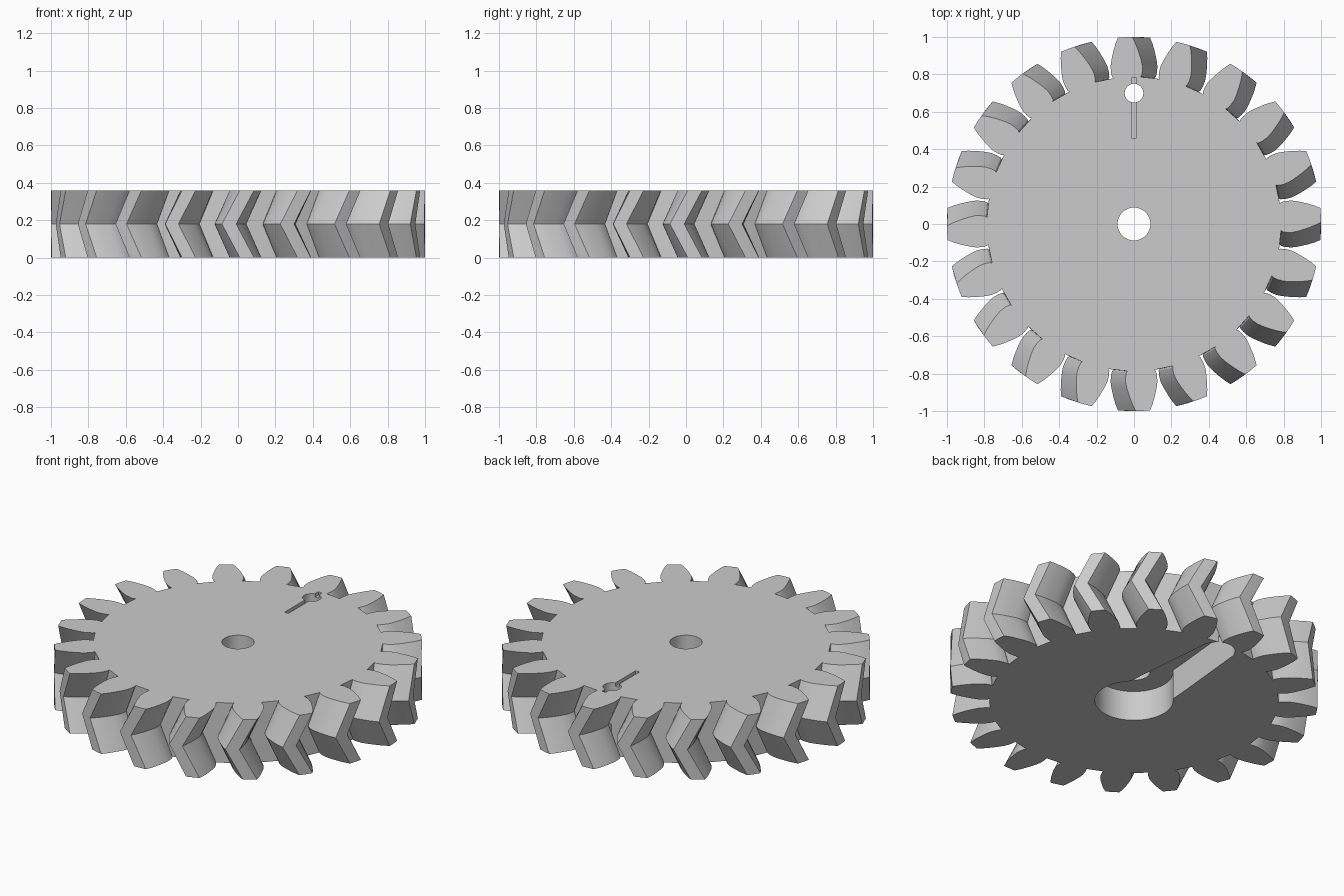
import bpy
import bmesh
from math import sin, cos, pi, radians

if "Cube" in bpy.data.objects:
    bpy.data.objects.remove(bpy.data.objects["Cube"], do_unlink=True)

TEETH = 20
HEIGHT = 0.36
HALF = HEIGHT / 2
TWIST = radians(2.75)

grey = bpy.data.materials.new("light grey")
grey.use_nodes = True
colour = (0.6, 0.6, 0.6, 1)
grey.diffuse_color = colour
grey.node_tree.nodes["Principled BSDF"].inputs["Base Color"].default_value = colour


def loft(name, outline, levels):
    """Stack one outline at several (height, rotation) levels and cap the ends."""
    bm = bmesh.new()
    rings = []
    for z, turn in levels:
        c, s = cos(turn), sin(turn)
        rings.append([bm.verts.new((x * c - y * s, x * s + y * c, z)) for x, y in outline])
    n = len(outline)
    for low, high in zip(rings, rings[1:]):
        for i in range(n):
            j = (i + 1) % n
            bm.faces.new((low[i], low[j], high[j], high[i]))
    bm.faces.new(list(reversed(rings[0])))
    bm.faces.new(rings[-1])
    bmesh.ops.recalc_face_normals(bm, faces=bm.faces)
    mesh = bpy.data.meshes.new(name)
    bm.to_mesh(mesh)
    bm.free()
    mesh.materials.append(grey)
    obj = bpy.data.objects.new(name, mesh)
    bpy.context.collection.objects.link(obj)
    return obj


def arc(radius, cy=0, start=0, end=2 * pi, steps=48):
    return [(radius * cos(start + (end - start) * i / steps),
             cy + radius * sin(start + (end - start) * i / steps)) for i in range(steps)]


# Tooth flank: radius and half width, from root to tip
flank = [(0.787, 0.072), (0.795, 0.079), (0.82, 0.084), (0.85, 0.085),
         (0.88, 0.080), (0.91, 0.072), (0.94, 0.063), (0.97, 0.052), (1.0, 0.038)]
tooth = [(r, -w / r) for r, w in flank] + [(1.0, 0)] + [(r, w / r) for r, w in reversed(flank)]
outline = []
for k in range(TEETH):
    for r, a in tooth:
        angle = a + k * 2 * pi / TEETH
        outline.append((r * cos(angle), r * sin(angle)))

# Gear body with V-shaped teeth
gear = loft("herringbone_gear", outline, [(0, TWIST), (HALF, -TWIST), (HEIGHT, TWIST)])

# Keyhole-shaped pocket in the underside: hub circle joined to a tapered arm
pocket = arc(0.1, 0.7, 0, pi, 24) + [(-0.1, 0.7), (-0.14, 0.28)]
pocket += arc(0.213, 0, radians(135), radians(405), 48) + [(0.151, 0.151), (0.14, 0.28)]

cutters = [
    loft("pocket_cutter", pocket, [(-0.1, 0), (HALF, 0)]),
    loft("bore_cutter", arc(0.088), [(-0.1, 0), (0.5, 0)]),
    loft("pin_hole_cutter", arc(0.05, 0.7, steps=32), [(-0.1, 0), (0.5, 0)]),
    # Shallow groove across the pin hole on the top face
    loft("groove_cutter", [(-0.013, 0.46), (0.013, 0.46), (0.013, 0.78), (-0.013, 0.78)],
         [(HEIGHT - 0.02, 0), (0.5, 0)]),
]

bpy.ops.object.select_all(action="DESELECT")
bpy.context.view_layer.objects.active = gear
gear.select_set(True)
for cutter in cutters:
    cutter.hide_render = True
    cut = gear.modifiers.new(cutter.name, "BOOLEAN")
    cut.operation = "DIFFERENCE"
    cut.solver = "EXACT"
    cut.object = cutter
    bpy.ops.object.modifier_apply(modifier=cut.name)
for cutter in cutters:
    bpy.data.objects.remove(cutter, do_unlink=True)

bpy.ops.object.shade_smooth_by_angle(angle=radians(30))
